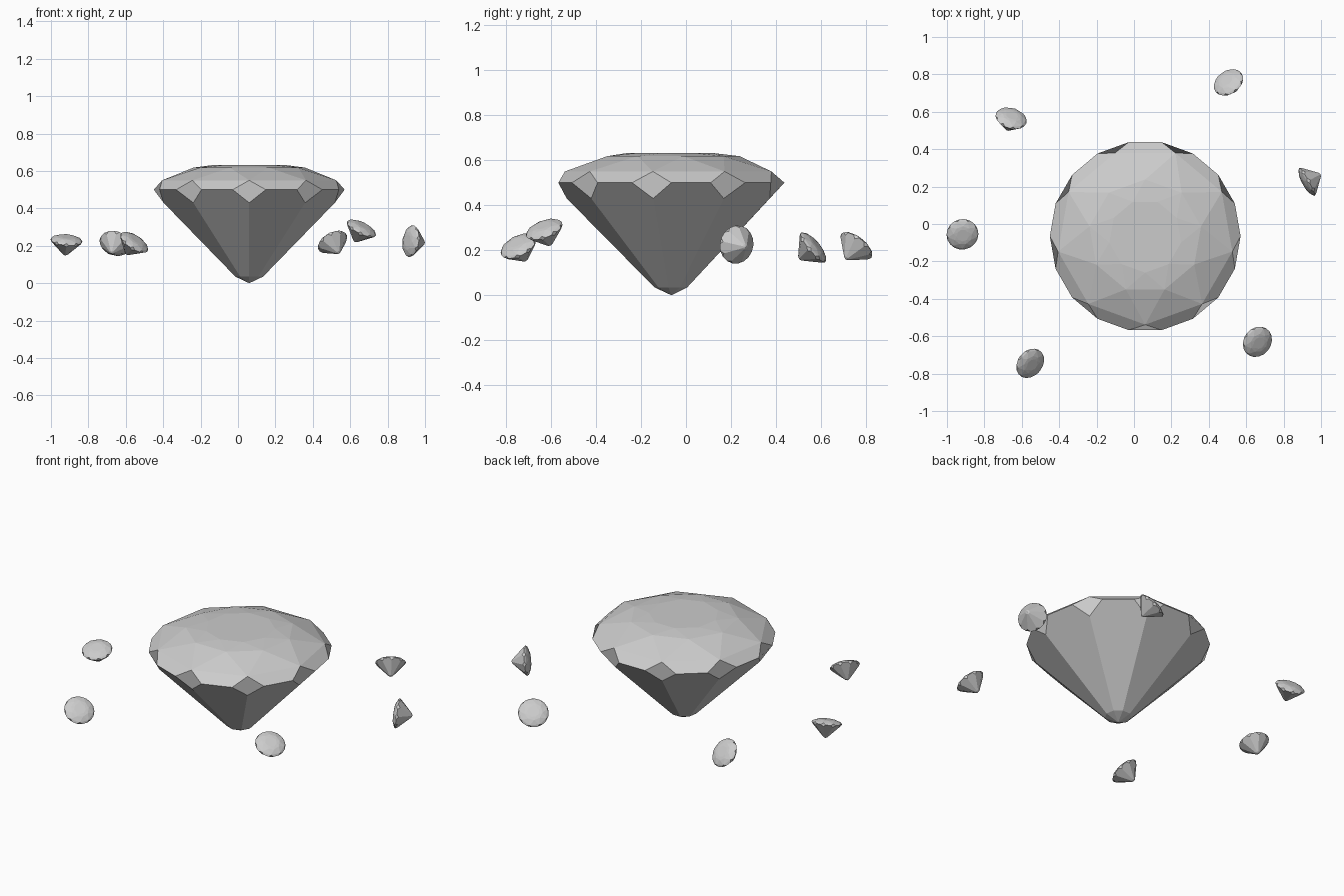
import bpy, bmesh, math
from mathutils import Vector, Matrix

if "Cube" in bpy.data.objects:
    bpy.data.objects.remove(bpy.data.objects["Cube"])

N = 9            # nine-fold brilliant cut
GIRDLE_Z = 0.5


def ring(bm, radius, z, offset=0.0):
    """Nine vertices starting at the front, turned by offset degrees."""
    out = []
    for i in range(N):
        a = math.radians(-90 + offset + i * 360 / N)
        out.append(bm.verts.new((radius * math.cos(a), radius * math.sin(a), z)))
    return out


def gem_mesh():
    bm = bmesh.new()
    tip = bm.verts.new((0, 0, 0))
    culet = ring(bm, 0.075, 0.035)
    low = ring(bm, 0.465, 0.43)
    left = ring(bm, 0.51, GIRDLE_Z, -10)
    right = ring(bm, 0.51, GIRDLE_Z, 10)
    high = ring(bm, 0.473, 0.55)
    crown = ring(bm, 0.303, 0.618, 20)
    table = ring(bm, 0.195, 0.632)
    for i in range(N):
        j = (i + 1) % N
        f = bm.faces.new
        # culet and pavilion
        f((tip, culet[j], culet[i]))
        f((culet[i], culet[j], low[j], left[j], right[i], low[i]))
        # diamond-shaped girdle facet
        f((left[i], low[i], right[i], high[i]))
        # crown facets
        f((right[i], left[j], high[j], high[i]))
        f((high[i], high[j], crown[i]))
        f((high[j], crown[j], crown[i]))
        # shallow table bevel
        f((crown[i], crown[j], table[j]))
        f((crown[i], table[j], table[i]))
    bm.faces.new(table)
    bmesh.ops.recalc_face_normals(bm, faces=bm.faces)
    mesh = bpy.data.meshes.new("gem")
    bm.to_mesh(mesh)
    bm.free()
    return mesh


mesh = gem_mesh()


def place(name, matrix):
    obj = bpy.data.objects.new(name, mesh)
    bpy.context.collection.objects.link(obj)
    obj.matrix_world = matrix


# large centre stone
place("large_gem", Matrix.Translation((0.06, -0.065, 0)))

# small scattered stones: girdle centre, direction the table faces
small = [
    ((-0.917, -0.055, 0.228), (0.08, -0.30, 0.95)),
    ((-0.555, -0.745, 0.218), (0.50, -0.40, 0.77)),
    ((0.66, -0.63, 0.292), (0.42, -0.32, 0.85)),
    ((0.925, 0.225, 0.225), (-0.86, -0.48, 0.12)),
    ((0.505, 0.757, 0.22), (-0.41, 0.57, 0.72)),
    ((-0.657, 0.565, 0.213), (0.22, 0.74, 0.62)),
]
SCALE = 0.168
for k, (centre, facing) in enumerate(small, 1):
    turn = Vector((0, 0, 1)).rotation_difference(Vector(facing).normalized())
    place(f"small_gem_{k}",
          Matrix.Translation(centre) @ turn.to_matrix().to_4x4()
          @ Matrix.Scale(SCALE, 4) @ Matrix.Translation((0, 0, -GIRDLE_Z)))
